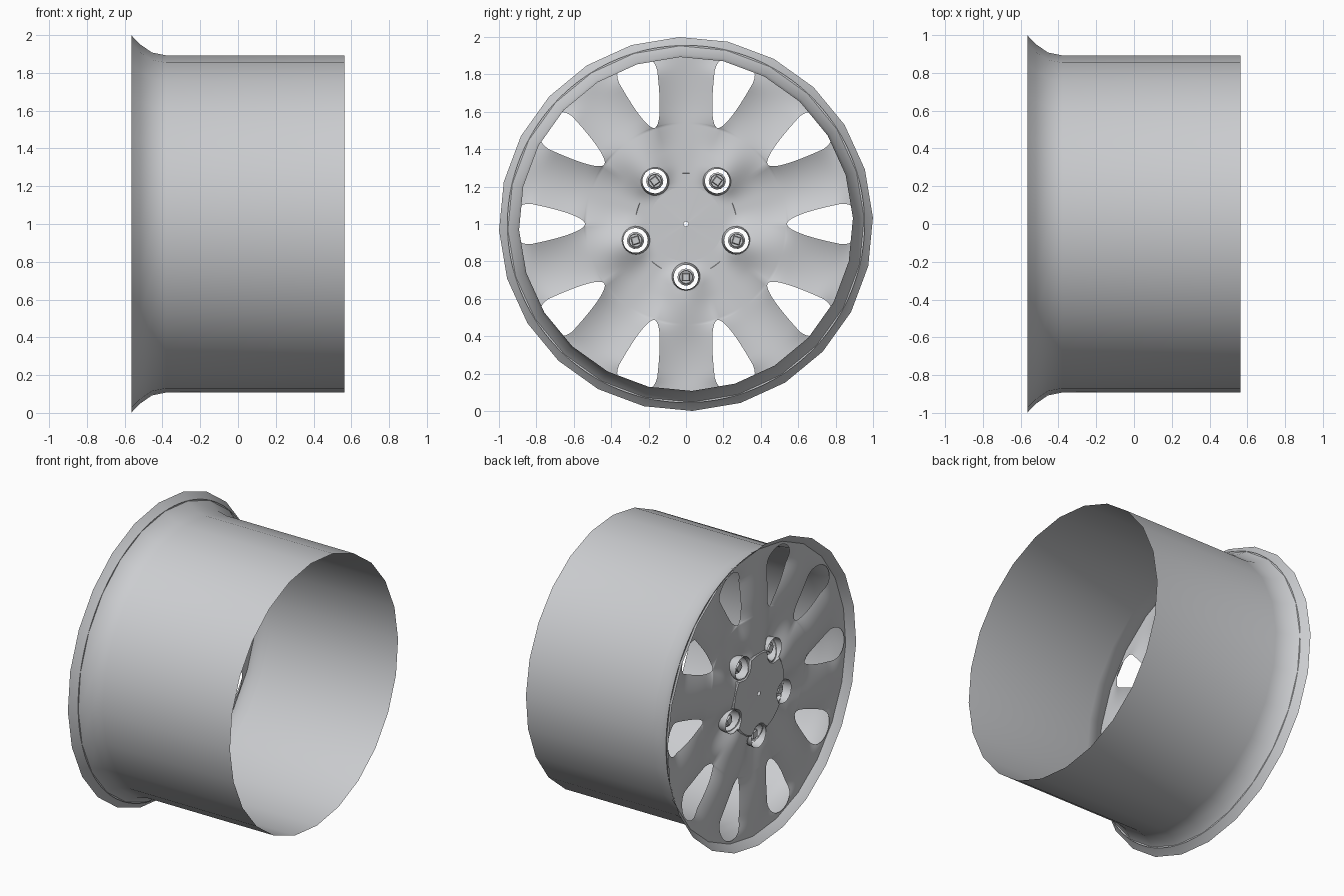
import bpy, bmesh, math
from mathutils import Vector

if "Cube" in bpy.data.objects:
    bpy.data.objects.remove(bpy.data.objects["Cube"], do_unlink=True)

grey = bpy.data.materials.new("alloy_grey")
grey.use_nodes = True
colour = (0.6, 0.61, 0.63, 1)
grey.diffuse_color = colour
grey.node_tree.nodes["Principled BSDF"].inputs["Base Color"].default_value = colour


def polar(x, r, a, centre=(0, 1)):
    """Point at angle a (from up, towards +y) around an axis along x."""
    return Vector((x, centre[0] + r * math.sin(a), centre[1] + r * math.cos(a)))


def finish(name, bm, angle=35):
    mesh = bpy.data.meshes.new(name)
    bmesh.ops.recalc_face_normals(bm, faces=bm.faces)
    bm.to_mesh(mesh)
    bm.free()
    mesh.materials.append(grey)
    ob = bpy.data.objects.new(name, mesh)
    bpy.context.collection.objects.link(ob)
    bpy.ops.object.select_all(action="DESELECT")
    ob.select_set(True)
    bpy.context.view_layer.objects.active = ob
    bpy.ops.object.shade_smooth_by_angle(angle=math.radians(angle))
    return ob


def lathe(name, profile, sides, centre=(0, 1), turn=0.0, cap=False):
    """Spin (x, radius) points around an axis along x."""
    bm = bmesh.new()
    rings = [[bm.verts.new(polar(x, r, turn + math.tau * i / sides, centre))
              for i in range(sides)] for x, r in profile]
    for a, b in zip(rings, rings[1:]):
        for i in range(sides):
            j = (i + 1) % sides
            bm.faces.new((a[i], a[j], b[j], b[i]))
    if cap:
        bm.faces.new(rings[0])
        bm.faces.new(rings[-1])
    return finish(name, bm)


def ease(t):
    t = max(0.0, min(1.0, t))
    return t * t * (3 - 2 * t)


# Barrel with flared outer lip
lathe("rim_barrel", [(-0.565, 1.0), (-0.52, 0.953), (-0.455, 0.908),
                     (-0.38, 0.893), (0.565, 0.893)], 24, turn=math.radians(-2))

# Wheel face: ten spokes, teardrop windows between them, five bolt pockets
TIP, END, HOLE, BOLT_R = 0.54, 0.935, 0.07, 0.284
bolts = [math.radians(36 + 72 * k) for k in range(5)]


def window(r):
    """Half angle of a window at radius r."""
    t = (r - TIP) / (END - TIP)
    if t <= 0 or t >= 1:
        return 0.0
    width = 0.108 * min(1.0, t / 0.75) ** 0.55
    if t > 0.8:
        width *= math.sqrt(1 - ((t - 0.8) / 0.2) ** 2)
    return width / r


def face_x(r, a, u):
    base = -0.54 + 0.02 * ease((r - 0.6) / 0.35)
    groove = ease((r - 0.2) / 0.12) * (1 - ease((r - 0.35) / 0.5))
    valley = (0.5 + 0.5 * math.cos(5 * (a - bolts[0]))) ** 1.5
    curl = 0.03 * u * u * ease((r - 0.4) / 0.2) * (1 - ease((r - 0.8) / 0.14))
    return base + 0.06 * groove * valley + curl


bm = bmesh.new()
radii = [0.2 + 0.015 * i for i in range(23)]
radii += [TIP + (END - TIP) * (0.5 - 0.5 * math.cos(math.pi * i / 24)) for i in range(25)]
radii.append(0.955)
COLS = 20
for k in range(10):
    rows = []
    for r in radii:
        half = math.pi / 10 - window(r)
        row = []
        for c in range(COLS + 1):
            u = 2 * c / COLS - 1
            a = math.tau * k / 10 + u * half
            row.append(bm.verts.new(polar(face_x(r, a, u), r, a)))
        rows.append(row)
    for p, q in zip(rows, rows[1:]):
        for c in range(COLS):
            bm.faces.new((p[c], p[c + 1], q[c + 1], q[c]))
bmesh.ops.remove_doubles(bm, verts=bm.verts, dist=0.0005)

# Round bolt holes: drop covered faces and snap the edge to a circle
for a in bolts:
    mid = polar(0, BOLT_R, a)
    inside = [f for f in bm.faces
              if (f.calc_center_median().yz - mid.yz).length < HOLE]
    edge = {v for f in inside for v in f.verts}
    bmesh.ops.delete(bm, geom=inside, context="FACES")
    for v in edge:
        if v.is_valid:
            d = (v.co.yz - mid.yz).normalized() * HOLE
            v.co.y, v.co.z = mid.y + d.x, mid.z + d.y
finish("wheel_face", bm, 50)

# Hub cap with a scalloped outline that clears the bolt cups
bm = bmesh.new()
N = 100
loops = []
for x, scale in ((-0.542, 0.05), (-0.545, 0.5), (-0.545, 0.97), (-0.538, 1.0), (-0.515, 1.0)):
    loop = []
    for i in range(N):
        a = math.tau * i / N
        off = min(abs((a - b + math.pi) % math.tau - math.pi) for b in bolts)
        r = 0.272
        if off < 0.275:
            s = BOLT_R * math.sin(off)
            r = min(r, BOLT_R * math.cos(off) - math.sqrt(max(0, 0.077 ** 2 - s * s)))
        loop.append(bm.verts.new(polar(x, 0.013 if scale < 0.1 else r * scale, a)))
    loops.append(loop)
for p, q in zip(loops, loops[1:]):
    for i in range(N):
        j = (i + 1) % N
        bm.faces.new((p[i], p[j], q[j], q[i]))
finish("hub_cap", bm)

# Bolt cups and bolts with square sockets
for n, a in enumerate(bolts):
    p = polar(0, BOLT_R, a)
    mid = (p.y, p.z)
    lathe(f"bolt_cup_{n + 1}", [(-0.54, 0.078), (-0.5, 0.074), (-0.43, 0.066)],
          24, mid, a)
    lathe(f"bolt_{n + 1}", [(-0.5, 0.03), (-0.505, 0.04), (-0.49, 0.046), (-0.45, 0.046),
                            (-0.44, 0.036), (-0.46, 0.034)], 12, mid, a, cap=True)
    lathe(f"bolt_square_{n + 1}", [(-0.515, 0.03), (-0.43, 0.03), (-0.425, 0.024)],
          4, mid, a + math.pi / 4, cap=True)
